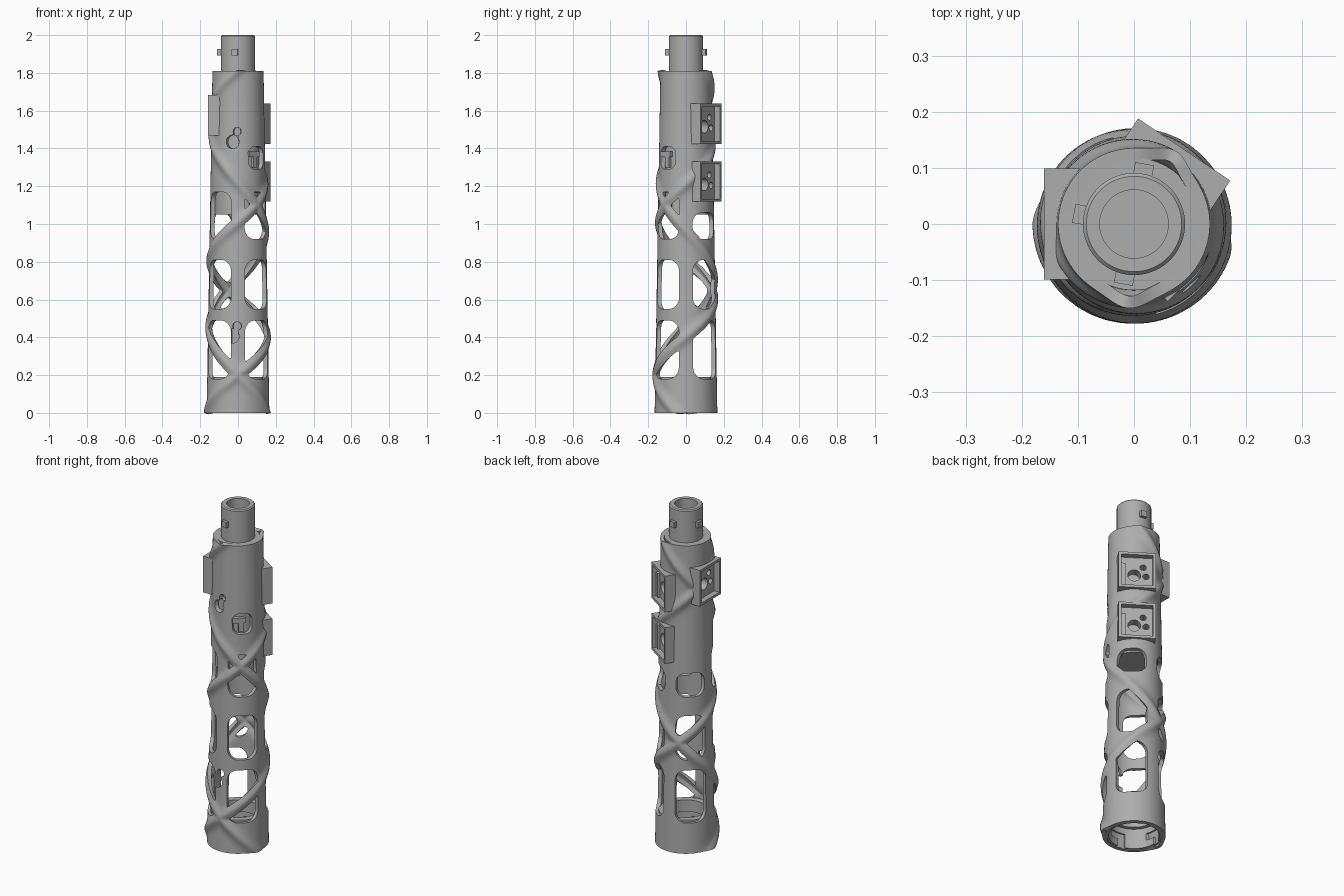
import bpy, bmesh, math
from math import radians, pi
from mathutils import Matrix, Vector

if "Cube" in bpy.data.objects:
    bpy.data.objects.remove(bpy.data.objects["Cube"], do_unlink=True)

grey = bpy.data.materials.new("plain_grey")
grey.use_nodes = True
grey.diffuse_color = (0.42, 0.42, 0.42, 1)
grey.node_tree.nodes["Principled BSDF"].inputs["Base Color"].default_value = grey.diffuse_color

TOP = 1.81
FRAMES = ((180, 1.575), (56, 1.53), (56, 1.225))
KEYHOLES = (0.405, 1.435)


def make(name, bm):
    me = bpy.data.meshes.new(name)
    bm.to_mesh(me)
    bm.free()
    me.materials.append(grey)
    ob = bpy.data.objects.new(name, me)
    bpy.context.scene.collection.objects.link(ob)
    return ob


# Helpers placed on the tube: r outward, u sideways, z up
def block(name, angle, r, u, z):
    bm = bmesh.new()
    bmesh.ops.create_cube(bm, size=1)
    for v in bm.verts:
        v.co = [a + (b - a) * (c + 0.5) for (a, b), c in zip((r, u, z), v.co)]
    bm.transform(Matrix.Rotation(radians(angle), 4, "Z"))
    return make(name, bm)


def drill(angle, r, u, z, size):
    bm = bmesh.new()
    bmesh.ops.create_cone(bm, cap_ends=True, segments=24, radius1=size,
                          radius2=size, depth=r[1] - r[0])
    bm.transform(Matrix.Rotation(radians(angle), 4, "Z")
                 @ Matrix.Translation((sum(r) / 2, u, z))
                 @ Matrix.Rotation(pi / 2, 4, "Y"))
    return make("drill", bm)


def lathe(name, profile, ring_shaped):
    bm = bmesh.new()
    n = 72
    rings = [[bm.verts.new((r * math.cos(2 * pi * i / n), r * math.sin(2 * pi * i / n), z))
              for i in range(n)] for r, z in profile]
    if ring_shaped:
        rings.append(rings[0])
    else:
        bm.faces.new(rings[0][::-1])
        bm.faces.new(rings[-1])
    for a, b in zip(rings, rings[1:]):
        for i in range(n):
            k = (i + 1) % n
            bm.faces.new((a[i], a[k], b[k], b[i]))
    return make(name, bm)


def apply_all(ob):
    bpy.context.view_layer.objects.active = ob
    for m in list(ob.modifiers):
        bpy.ops.object.modifier_apply(modifier=m.name)


def carve(ob, cutters):
    for cutter in cutters:
        cutter.hide_render = True
        cut = ob.modifiers.new("cut", "BOOLEAN")
        cut.operation, cut.solver, cut.object = "DIFFERENCE", "EXACT", cutter
    apply_all(ob)


# Body field: two opposite spiral ridges, windows, keyholes and frame seats
def wrap(a):
    return (a + pi) % (2 * pi) - pi


def ridge_distance(t, z):
    best = 9
    for rate in (radians(445), radians(-354)):
        d = abs(wrap(t + pi / 2 - rate * (z - 0.2))) * 0.155
        best = min(best, d / math.hypot(1, rate * 0.155))
    return best


WINDOWS = [(-45, 1.29, 1.41, 0.06)]
for column in (-45, 45, 135, -135):
    third_top = 1.06 if column in (45, 135) else 1.17
    for lo, hi in ((0.18, 0.49), (0.55, 0.81), (0.92, third_top)):
        WINDOWS.append((column, lo, hi, 0.085))


def rounded_box(t, z, column, lo, hi, half, corner):
    x = abs(wrap(t - radians(column))) * 0.155 - half + corner
    y = abs(z - (lo + hi) / 2) - (hi - lo) / 2 + corner
    return math.hypot(max(x, 0), max(y, 0)) + min(max(x, y), 0) - corner


def field(t, z):
    best = 9
    for column, lo, hi, half in WINDOWS:
        corner = min(0.065, half * 0.7, (hi - lo) * 0.4)
        best = min(best, rounded_box(t, z, column, lo, hi, half, corner))
    best = max(best, 0.03 - ridge_distance(t, z))
    for angle, mid in FRAMES:
        best = min(best, rounded_box(t, z, angle, mid - 0.1, mid + 0.1, 0.1, 0.005))
    u = wrap(t + pi / 2) * 0.145
    for mid in KEYHOLES:
        for s, size in ((0, 0.036), (0.5, 0.017), (1, 0.022)):
            d = math.hypot(u + 0.03 - 0.026 * s, z - mid - 0.055 * s)
            best = min(best, d - size)
    return best


# Pierced tube: flat sheet, open the holes, fit their rims, then roll up
NU, NV = 132, 200
bm = bmesh.new()
grid = [[bm.verts.new((2 * pi * i / NU, TOP * j / NV, 0)) for i in range(NU + 1)]
        for j in range(NV + 1)]
for a, b in zip(grid, grid[1:]):
    for i in range(NU):
        bm.faces.new((a[i], a[i + 1], b[i + 1], b[i]))
gone = [f for f in bm.faces if field(*f.calc_center_median()[:2]) < 0]
bmesh.ops.delete(bm, geom=gone, context="FACES")
e = 0.001
for v in [v for v in bm.verts if v.is_boundary]:
    start = v.co.copy()
    for step in range(4):
        t, z = v.co.x, v.co.y
        f = field(t, z)
        if abs(f) > 0.02:
            break
        gx = (field(t + e / 0.155, z) - field(t - e / 0.155, z)) / (2 * e)
        gz = (field(t, z + e) - field(t, z - e)) / (2 * e)
        s = f / max(gx * gx + gz * gz, 0.5)
        v.co += Vector((-s * gx / 0.155, -s * gz, 0))
    move = v.co - start
    if move.length > 0.045:
        v.co = start + move * (0.045 / move.length)
for v in bm.verts:
    t, z = v.co.x, v.co.y
    r = 0.166 - 0.017 * z + 0.015 * math.exp(-(ridge_distance(t, z) / 0.027) ** 2)
    v.co = (r * math.cos(t), r * math.sin(t), z)
bmesh.ops.remove_doubles(bm, verts=bm.verts, dist=1e-4)
body = make("spiral_body", bm)
wall = body.modifiers.new("wall", "SOLIDIFY")
wall.thickness, wall.offset = 0.022, -1
apply_all(body)

# Inner core with hollow neck, and socket ring in the base
core = lathe("core_and_neck", [(0.124, 1.05), (0.118, 1.808), (0.091, 1.808), (0.091, 1.994),
                               (0.085, 2), (0.061, 2), (0.061, 1.1)], False)
socket = lathe("socket_ring", [(0.152, 0.003), (0.147, 0.19), (0.112, 0.19),
                               (0.112, 0.12), (0.134, 0.12), (0.134, 0.003)], True)

# Bayonet lugs on the neck and matching angled slots in the base
slots = []
for a in (80, 170, -100):
    block("neck_lug", a, (0.08, 0.109), (-0.017, 0.017), (1.893, 1.927))
    slots.append(block("slot_entry", a, (0.1, 0.143), (-0.022, 0.022), (-0.02, 0.085)))
    slots.append(block("slot_turn", a, (0.1, 0.143), (0.01, 0.07), (0.045, 0.085)))
carve(socket, slots)

# Latch inside the upper window
block("latch_bar", -45, (0.11, 0.14), (-0.055, 0.02), (1.355, 1.385))
block("latch_stem", -45, (0.11, 0.136), (-0.02, 0.008), (1.3, 1.36))

# Square mounting frames with drilled floors; the upper keyhole sinks into the core
core_drills = [drill(-90, (0.1, 0.25), -0.03, KEYHOLES[1], 0.036),
               drill(-90, (0.1, 0.25), -0.004, KEYHOLES[1] + 0.055, 0.022)]
cavities = []
for angle, z in FRAMES:
    frame = block("mount_frame", angle, (0.09, 0.16), (-0.099, 0.099), (z - 0.107, z + 0.107))
    cavity = block("cavity", angle, (0.126, 0.25), (-0.084, 0.084), (z - 0.092, z + 0.092))
    holes = [drill(angle, (0.075, 0.2), u, z + dz, size) for u, dz, size in
             ((-0.012, -0.015, 0.034), (0.05, -0.02, 0.017), (0.035, 0.035, 0.017))]
    carve(frame, [cavity] + holes)
    block("frame_rib", angle, (0.115, 0.14), (-0.086, -0.06), (z - 0.094, z + 0.05))
    cavities.append(cavity)
    core_drills += holes
carve(core, core_drills)
for ob in slots + cavities + core_drills:
    bpy.data.objects.remove(ob, do_unlink=True)

# Smooth the round parts, keep edges sharp
bpy.ops.object.select_all(action="DESELECT")
for ob in (body, core, socket):
    ob.select_set(True)
    bpy.context.view_layer.objects.active = ob
bpy.ops.object.shade_smooth_by_angle(angle=radians(35))
